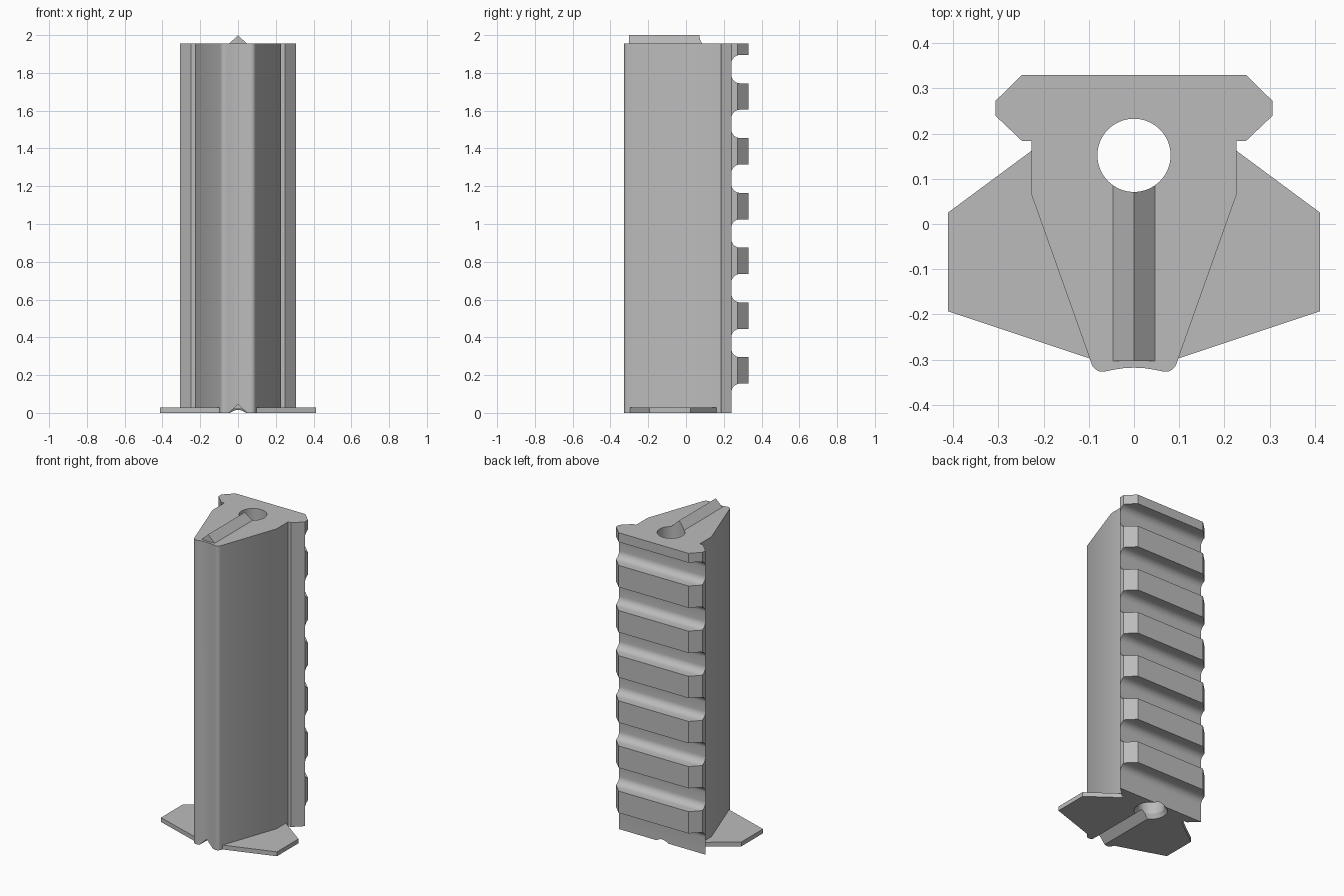
import bpy, bmesh, math
from mathutils import Vector

cube = bpy.data.objects.get("Cube")
if cube:
    bpy.data.objects.remove(cube)

TOP, BORE_Y, BORE_R = 1.955, 0.152, 0.081

grey = bpy.data.materials.new("matte grey")
grey.use_nodes = True
grey.diffuse_color = (0.5, 0.5, 0.5, 1)
grey.node_tree.nodes["Principled BSDF"].inputs["Base Color"].default_value = (0.5, 0.5, 0.5, 1)


def add_object(name, bm):
    bmesh.ops.recalc_face_normals(bm, faces=bm.faces)
    mesh = bpy.data.meshes.new(name)
    bm.to_mesh(mesh)
    bm.free()
    mesh.materials.append(grey)
    obj = bpy.data.objects.new(name, mesh)
    bpy.context.collection.objects.link(obj)
    return obj


def prism(name, points, axis, start, end):
    """Extrude a 2D outline along the x, y or z axis."""
    place = {"x": lambda a, b: (start, a, b),
             "y": lambda a, b: (a, start, b),
             "z": lambda a, b: (a, b, start)}[axis]
    bm = bmesh.new()
    face = bm.faces.new([bm.verts.new(place(a, b)) for a, b in points])
    grown = bmesh.ops.extrude_face_region(bm, geom=[face])["geom"]
    shift = Vector([(end - start) * (axis == n) for n in "xyz"])
    bmesh.ops.translate(bm, vec=shift, verts=[v for v in grown if isinstance(v, bmesh.types.BMVert)])
    return add_object(name, bm)


def cone(name, r1, r2, z1, z2):
    bm = bmesh.new()
    bmesh.ops.create_cone(bm, cap_ends=True, segments=64, radius1=r1, radius2=r2, depth=z2 - z1)
    bmesh.ops.translate(bm, vec=(0, BORE_Y, (z1 + z2) / 2), verts=bm.verts)
    return add_object(name, bm)


def combine(target, tool, operation):
    mod = target.modifiers.new(tool.name, "BOOLEAN")
    mod.operation, mod.object, mod.solver = operation, tool, "EXACT"
    bpy.context.view_layer.objects.active = target
    bpy.ops.object.modifier_apply(modifier=mod.name)
    bpy.data.objects.remove(tool)


def arc(cx, cy, r, a0, a1, steps=8):
    angles = [math.radians(a0 + (a1 - a0) * i / steps) for i in range(steps + 1)]
    return [(cx + r * math.cos(a), cy + r * math.sin(a)) for a in angles]


# Rail body: half outline mirrored, with rounded front lips and a shallow hollow
half = [(0.248, 0.33), (0.307, 0.272), (0.307, 0.24), (0.248, 0.184), (0.227, 0.184), (0.227, 0.065)]
half += arc(0.07, -0.302, 0.025, -20, -100, 6)
half += [(0.045, -0.3225), (0.022, -0.319)]
outline = half + [(0, -0.318)] + [(-x, y) for x, y in reversed(half)]
body = prism("rail_body", outline, "z", 0, TOP)

# Locating ridge on top
ridge = prism("ridge", [(-0.046, TOP - 0.02), (0.046, TOP - 0.02), (0.046, TOP), (0, 2), (-0.046, TOP)],
              "y", -0.303, 0.12)
combine(body, ridge, "UNION")

# Matching groove underneath
groove = prism("groove", [(-0.06, -0.012), (0.06, -0.012), (0, 0.046)], "y", -0.4, BORE_Y)
combine(body, groove, "DIFFERENCE")

# Round bore and its bevelled lower mouth
combine(body, cone("bore", BORE_R, BORE_R, -0.1, 2.1), "DIFFERENCE")
combine(body, cone("bore_mouth", 0.104, BORE_R - 0.002, -0.01, 0.03), "DIFFERENCE")

# Cross slots with rounded floors; the lowest runs off the bottom end
R, FLOOR = 0.046, 0.24
for i in range(7):
    hi = 0.155 + 0.29 * i
    lo = hi - 0.15 if i else -0.2
    slot = [(0.4, lo)] + arc(FLOOR + R, lo + R, R, 270, 180)
    slot += arc(FLOOR + R, hi - R, R, 180, 90) + [(0.4, hi)]
    combine(body, prism("slot", slot, "x", -0.5, 0.5), "DIFFERENCE")

# Side flanges at the base
parts = [body]
for side, s in (("left", 1), ("right", -1)):
    shape = [(0.227, 0.162), (0.412, 0.025), (0.412, -0.193), (0.094, -0.299), (0.227, 0.065)]
    parts.append(prism(side + "_flange", [(s * x, y) for x, y in shape], "z", 0, 0.028))

for obj in parts:
    bpy.ops.object.select_all(action="DESELECT")
    obj.select_set(True)
    bpy.context.view_layer.objects.active = obj
    bpy.ops.object.shade_smooth_by_angle(angle=math.radians(30))
